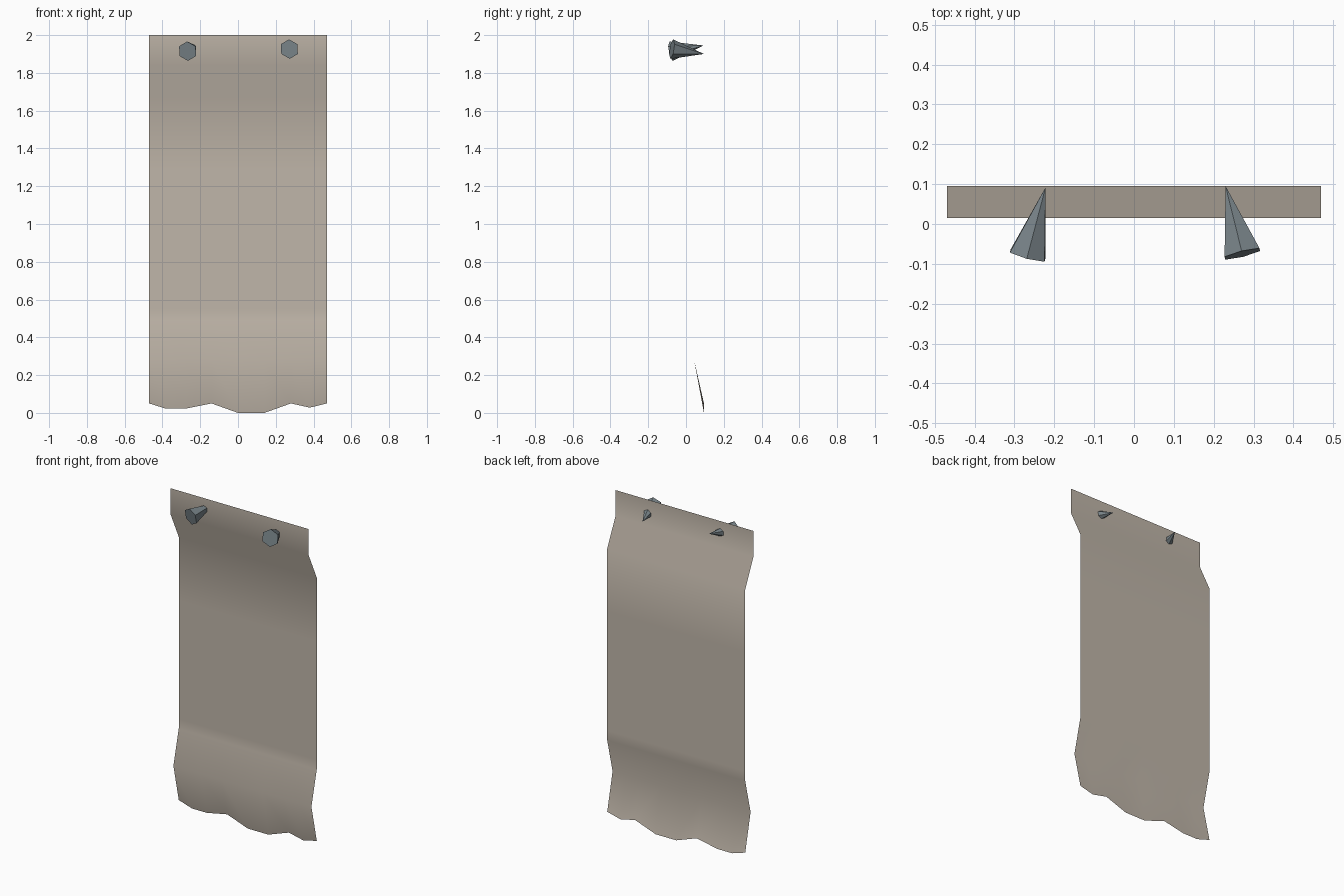
import bpy, bmesh, math
from mathutils import Vector

if "Cube" in bpy.data.objects:
    bpy.data.objects.remove(bpy.data.objects["Cube"])


def material(name, rgb):
    m = bpy.data.materials.new(name)
    m.diffuse_color = (*rgb, 1)
    m.use_nodes = True
    m.node_tree.nodes["Principled BSDF"].inputs["Base Color"].default_value = m.diffuse_color
    return m


cloth_mat = material("beige cloth", (0.53, 0.47, 0.40))
metal_mat = material("grey metal", (0.19, 0.23, 0.25))


def finish(name, bm, mat, smooth):
    mesh = bpy.data.meshes.new(name)
    for f in bm.faces:
        f.smooth = smooth
    bm.to_mesh(mesh)
    bm.free()
    mesh.materials.append(mat)
    ob = bpy.data.objects.new(name, mesh)
    bpy.context.collection.objects.link(ob)


# Hanging cloth: a side profile (y, z) swept across the columns, ragged hem below
profile = [(0.015, 2.0), (0.015, 1.84), (0.095, 1.67), (0.095, 1.28),
           (0.095, 0.55), (0.095, 0.49), (0.043, 0.28)]
hem = [(-0.47, 0.05), (-0.38, 0.022), (-0.28, 0.022), (-0.14, 0.05), (0, 0),
       (0.14, 0), (0.28, 0.05), (0.38, 0.028), (0.47, 0.05)]
bm = bmesh.new()
columns = [[bm.verts.new((x, y, z)) for y, z in profile + [(0.095, low)]]
           for x, low in hem]
for a, b in zip(columns, columns[1:]):
    for i in range(len(profile)):
        bm.faces.new((a[i], a[i + 1], b[i + 1], b[i]))
finish("banner_cloth", bm, cloth_mat, True)


# Nails: six-sided spikes driven through the cloth
def nail(name, head, tip, radius=0.052):
    head, tip = Vector(head), Vector(tip)
    axis = (tip - head).normalized()
    side = axis.cross(Vector((0, 0, 1))).normalized()
    up = side.cross(axis)
    bm = bmesh.new()
    ring = []
    for k in range(6):
        t = math.radians(90 + 60 * k)
        ring.append(bm.verts.new(head + radius * (side * math.cos(t) + up * math.sin(t))))
    point = bm.verts.new(tip)
    bm.faces.new(ring)
    for k in range(6):
        bm.faces.new((ring[k], ring[(k + 1) % 6], point))
    bmesh.ops.recalc_face_normals(bm, faces=bm.faces)
    finish(name, bm, metal_mat, False)


nail("nail_left", (-0.267, -0.079, 1.915), (-0.222, 0.092, 1.945))
nail("nail_right", (0.272, -0.075, 1.926), (0.230, 0.095, 1.90))
